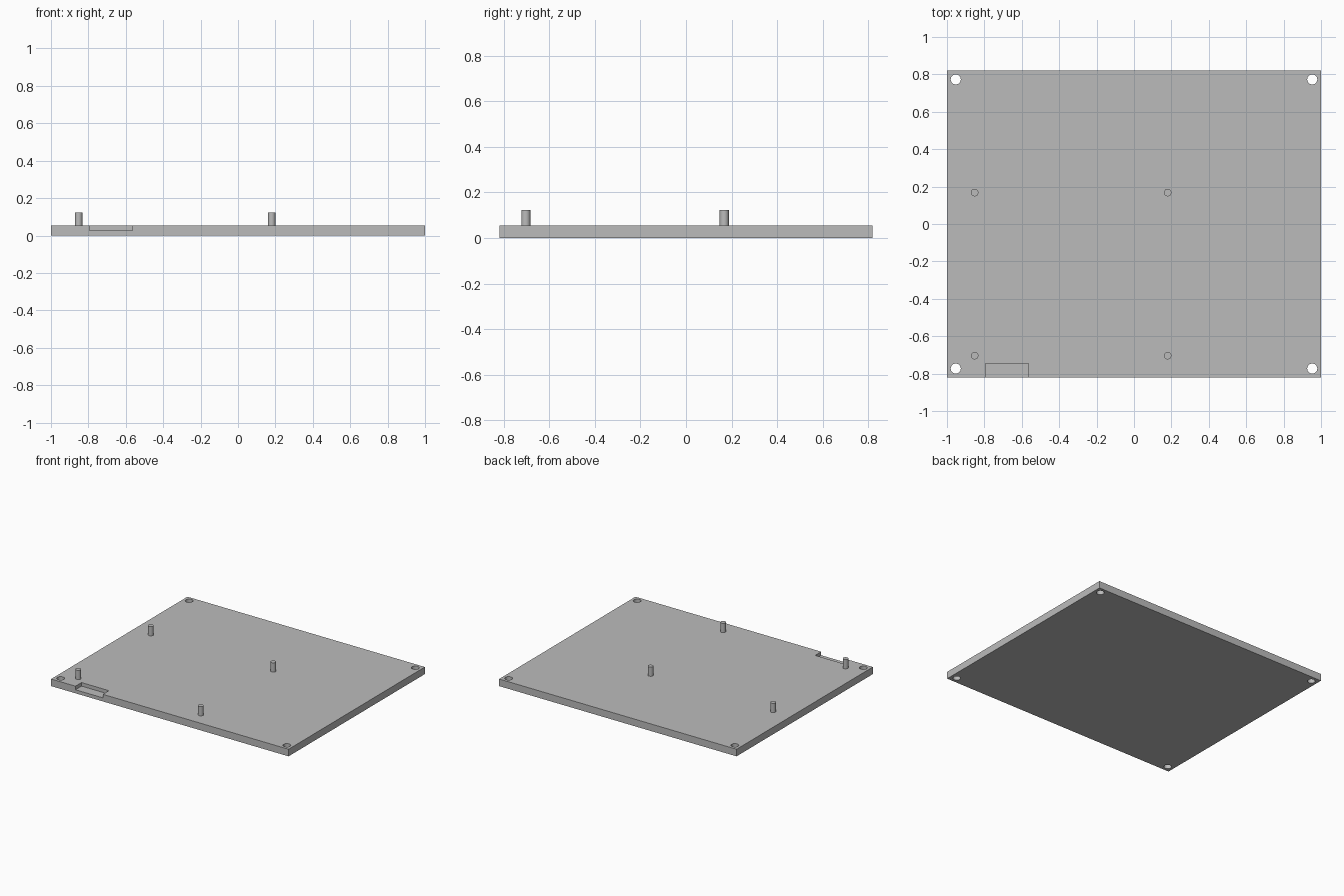
import bpy
import math

if "Cube" in bpy.data.objects:
    bpy.data.objects.remove(bpy.data.objects["Cube"], do_unlink=True)

THICK = 0.054
PIN_TOP = 0.124

grey = bpy.data.materials.new("plain grey")
grey.use_nodes = True
colour = (0.5, 0.5, 0.5, 1)
grey.diffuse_color = colour
grey.node_tree.nodes["Principled BSDF"].inputs["Base Color"].default_value = colour


def box(name, low, high):
    centre = [(a + b) / 2 for a, b in zip(low, high)]
    bpy.ops.mesh.primitive_cube_add(size=1, location=centre)
    ob = bpy.context.object
    ob.name = name
    ob.scale = [b - a for a, b in zip(low, high)]
    bpy.ops.object.transform_apply(location=False, rotation=False, scale=True)
    ob.data.materials.append(grey)
    return ob


def rod(name, x, y, radius, bottom, top):
    bpy.ops.mesh.primitive_cylinder_add(
        vertices=32, radius=radius, depth=top - bottom,
        location=(x, y, (bottom + top) / 2))
    ob = bpy.context.object
    ob.name = name
    ob.data.materials.append(grey)
    return ob


def smooth(ob):
    bpy.ops.object.select_all(action="DESELECT")
    ob.select_set(True)
    bpy.context.view_layer.objects.active = ob
    bpy.ops.object.shade_smooth_by_angle(angle=math.radians(30))


# Base plate
plate = box("base_plate", (-1, -0.82, 0), (1, 0.82, THICK))

# Corner screw holes and the connector recess in the front edge
cutters = [rod("hole_cutter", x, y, 0.027, -0.05, THICK + 0.05)
           for x in (-0.953, 0.953) for y in (-0.773, 0.773)]
cutters.append(box("recess_cutter", (-0.795, -0.9, 0.027), (-0.565, -0.747, 0.1)))

for cutter in cutters:
    cutter.hide_render = True
    cut = plate.modifiers.new("cut", "BOOLEAN")
    cut.operation = "DIFFERENCE"
    cut.solver = "EXACT"
    cut.object = cutter
    bpy.ops.object.select_all(action="DESELECT")
    bpy.context.view_layer.objects.active = plate
    plate.select_set(True)
    bpy.ops.object.modifier_apply(modifier=cut.name)
    bpy.data.objects.remove(cutter, do_unlink=True)
smooth(plate)

# Mounting pins, standing on the plate
for side, x in (("right", -0.852), ("left", 0.18)):
    for end, y in (("front", -0.704), ("back", 0.168)):
        smooth(rod(f"{end}_{side}_pin", x, y, 0.02, THICK - 0.01, PIN_TOP))
